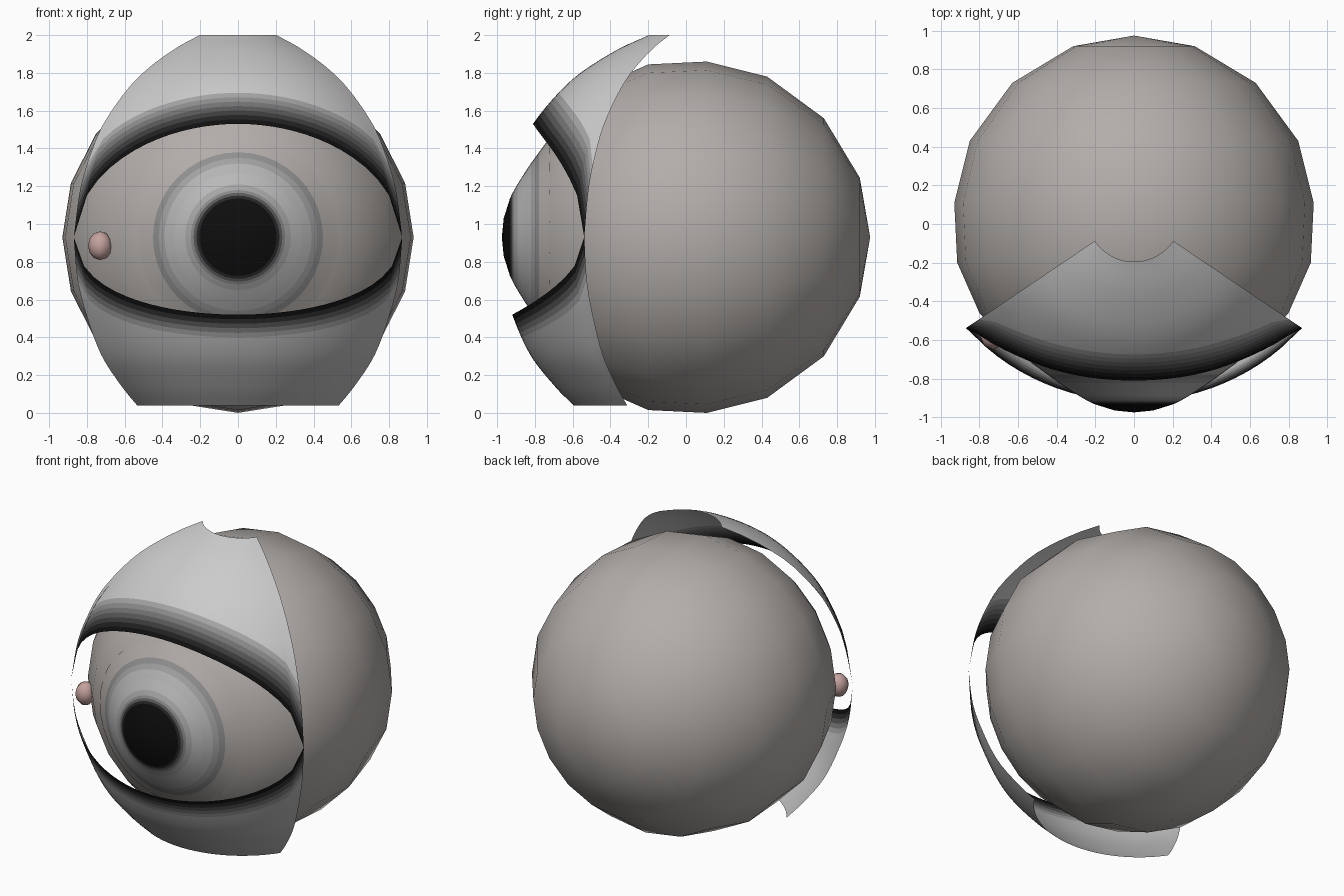
import bpy, bmesh
from math import sin, cos, pi, sqrt, radians
from mathutils import Matrix

if "Cube" in bpy.data.objects:
    bpy.data.objects.remove(bpy.data.objects["Cube"])

CZ = 0.93          # height of the eye's centre line
AXIS_Y = 0.05      # vertical axis the lids revolve around
mats = {}


def mat(name, col):
    if name not in mats:
        mats[name] = bpy.data.materials.new(name)
        mats[name].diffuse_color = (*col, 1)
    return mats[name]


def grey(v):
    return mat("grey_%03d" % round(v * 1000), (v, v, v))


def smooth_curve(pts, u):
    """Cubic interpolation through (u, value) points."""
    n = len(pts)

    def slope(i):
        a, b = pts[max(i - 1, 0)], pts[min(i + 1, n - 1)]
        return (b[1] - a[1]) / (b[0] - a[0])
    i = 0
    while i < n - 2 and u > pts[i + 1][0]:
        i += 1
    (u0, a), (u1, b) = pts[i], pts[i + 1]
    h = u1 - u0
    t = (u - u0) / h
    return ((2*t**3 - 3*t**2 + 1) * a + (t**3 - 2*t**2 + t) * h * slope(i)
            + (3*t**2 - 2*t**3) * b + (t**3 - t**2) * h * slope(i + 1))


def grid_object(name, rows, row_mats, closed=False, flip=False):
    """Skin rows of points with quads, one material per row."""
    bm = bmesh.new()
    vs = [[bm.verts.new(p) for p in row] for row in rows]
    me = bpy.data.meshes.new(name)
    for m in row_mats:
        if m.name not in me.materials:
            me.materials.append(m)
    n = len(rows[0])
    for j in range(len(rows) - 1):
        for i in range(n if closed else n - 1):
            k = (i + 1) % n
            q = [vs[j][i], vs[j][k], vs[j + 1][k], vs[j + 1][i]]
            f = bm.faces.new(q[::-1] if flip else q)
            f.material_index = me.materials.find(row_mats[j].name)
            f.smooth = True
    bmesh.ops.remove_doubles(bm, verts=bm.verts, dist=1e-4)
    bm.to_mesh(me)
    bm.free()
    ob = bpy.data.objects.new(name, me)
    bpy.context.collection.objects.link(ob)
    return ob


def ring(r, y, n):
    return [(r * sin(2*pi*i/n), y, CZ + r * cos(2*pi*i/n)) for i in range(n)]


# Eyeball: coarse sphere with its pole facing back
white = mat("eye_white", (0.45, 0.42, 0.40))
ball = [(0.50, -0.735), (0.63, -0.655), (0.80, -0.46), (0.915, -0.20), (0.93, 0.11),
        (0.85, 0.43), (0.63, 0.73), (0.315, 0.92), (0, 0.975)]
grid_object("eyeball", [ring(r, y, 20) for r, y in ball],
            [white] * (len(ball) - 1), closed=True)

# Cornea: finer bulge carrying the pupil and iris
bulge = [(0, -0.975), (0.11, -0.963), (0.22, -0.925), (0.36, -0.842),
         (0.45, -0.778), (0.53, -0.72)]
bands = [(0.10, 0.004), (0.205, 0.004), (0.22, 0.02), (0.235, 0.10), (0.25, 0.25),
         (0.28, 0.38), (0.34, 0.48), (0.39, 0.46), (0.42, 0.36), (0.45, 0.28)]
radii = [0] + [b[0] for b in bands] + [0.53]
grid_object("cornea", [ring(r, smooth_curve(bulge, r), 40) for r in radii],
            [grey(b[1]) for b in bands] + [white], closed=True)


# Eyelids: thin shells revolved about a vertical axis, dark along the opening
def eyelid(name, profile, depth, end, dark, light, flip):
    cols, nrows, half = 28, 20, radians(55.9)
    rows = []
    for j in range(nrows + 1):
        row = []
        for i in range(cols + 1):
            t = 2 * i / cols - 1
            edge = CZ + depth * sqrt(max(0, 1 - t * t))
            z = edge + (end - edge) * j / nrows
            r = smooth_curve(profile, z)
            row.append((r * sin(t * half), AXIS_Y - r * cos(t * half), z))
        rows.append(row)
    shade = [grey(0.005 + (light - 0.005) * min(1, j / nrows / dark) ** 2)
             for j in range(nrows)]
    grid_object(name, rows, shade, flip=flip)


eyelid("upper_eyelid",
       [(0.93, 1.05), (1.2, 1.005), (1.4, 0.93), (1.53, 0.86), (1.7, 0.72),
        (1.81, 0.595), (1.93, 0.40), (2.0, 0.245)], 0.60, 2.0, 0.38, 0.6, False)
eyelid("lower_eyelid",
       [(0.04, 0.645), (0.13, 0.735), (0.3, 0.87), (0.52, 0.97), (0.7, 1.025),
        (0.93, 1.05)], -0.41, 0.04, 0.24, 0.5, True)

# Tear duct: small pink nub in the inner corner
bm = bmesh.new()
bmesh.ops.create_uvsphere(bm, u_segments=8, v_segments=6, radius=1,
                          matrix=Matrix.LocRotScale((-0.73, -0.585, 0.885), None,
                                                    (0.064, 0.064, 0.076)))
for f in bm.faces:
    f.smooth = True
me = bpy.data.meshes.new("tear_duct")
bm.to_mesh(me)
bm.free()
me.materials.append(mat("pink", (0.55, 0.36, 0.34)))
bpy.context.collection.objects.link(bpy.data.objects.new("tear_duct", me))

for m in bpy.data.materials:
    if m.users and not m.is_grease_pencil:
        m.use_nodes = True
        m.node_tree.nodes["Principled BSDF"].inputs["Base Color"].default_value = m.diffuse_color
